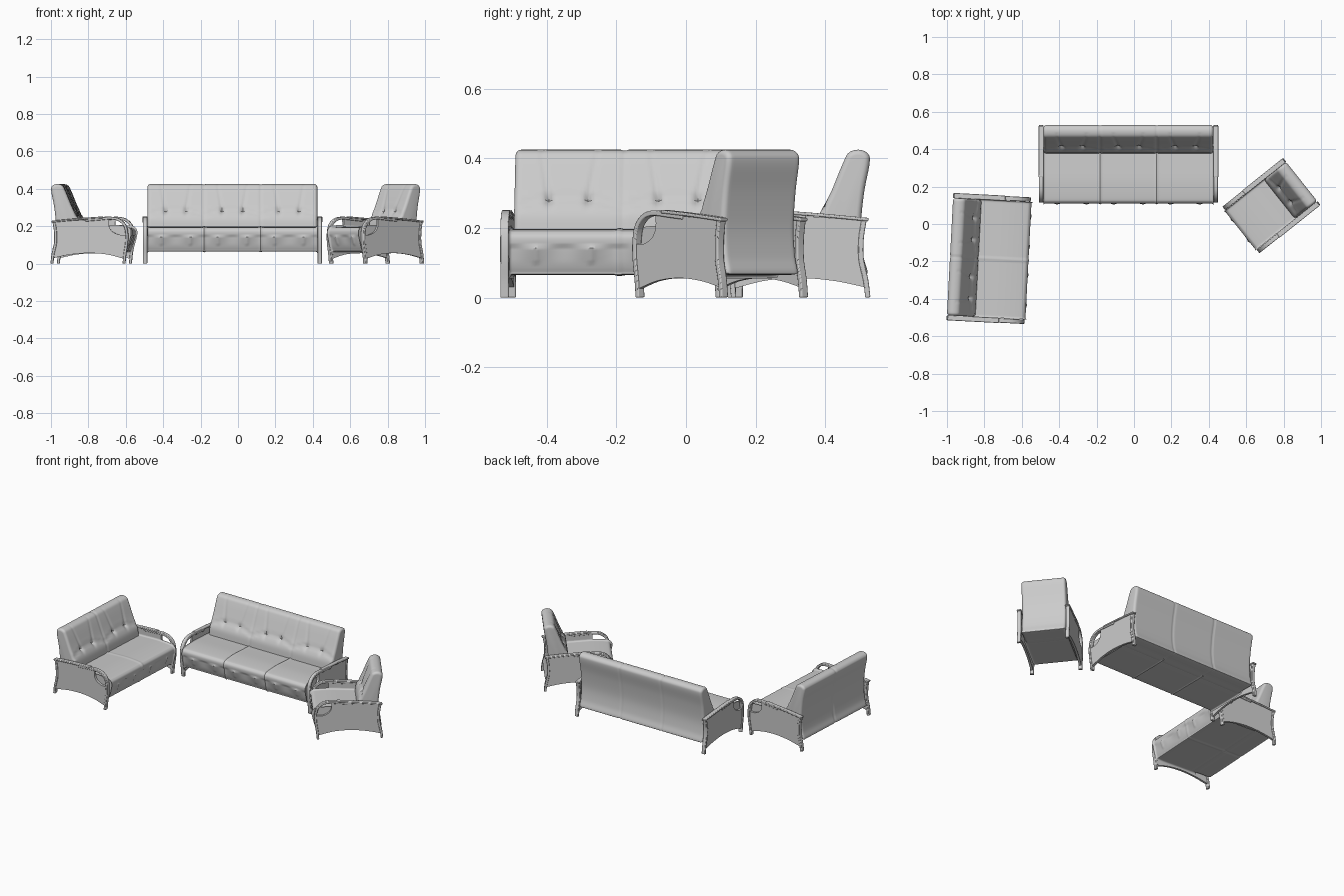
import bpy, bmesh, math
from mathutils import Vector

if "Cube" in bpy.data.objects:
    bpy.data.objects.remove(bpy.data.objects["Cube"])


def smooth_line(pts, closed=False, n=6):
    """Catmull-Rom curve through 2D points."""
    P = [Vector(p) for p in pts]
    m = len(P)
    get = (lambda i: P[i % m]) if closed else (lambda i: P[max(0, min(m - 1, i))])
    out = []
    for i in range(m if closed else m - 1):
        a, b, c, d = get(i - 1), get(i), get(i + 1), get(i + 2)
        for k in range(n):
            t = k / n
            out.append(0.5 * (2 * b + (c - a) * t + (2 * a - 5 * b + 4 * c - d) * t * t
                              + (3 * b - a - 3 * c + d) * t ** 3))
    if not closed:
        out.append(P[-1])
    return out


def normals(pts, closed):
    res, m = [], len(pts)
    for i in range(m):
        a = pts[i - 1] if closed or i else pts[0]
        b = pts[(i + 1) % m] if closed or i < m - 1 else pts[-1]
        t = (b - a).normalized()
        res.append(Vector((t.y, -t.x)))
    return res


def finish(name, bm, place, bevel=0):
    bmesh.ops.recalc_face_normals(bm, faces=bm.faces)
    me = bpy.data.meshes.new(name)
    bm.to_mesh(me)
    bm.free()
    ob = bpy.data.objects.new(name, me)
    bpy.context.collection.objects.link(ob)
    ob.location = (place[0], place[1], 0)
    ob.rotation_euler.z = math.radians(place[2])
    if bevel:
        mod = ob.modifiers.new("soft_edge", 'BEVEL')
        mod.width, mod.segments, mod.limit_method = bevel, 2, 'ANGLE'
        mod.angle_limit = math.radians(40)
    return ob


def prism(name, poly, x, w, place, bevel):
    """Side outline (y, z) extruded to width w around x."""
    bm = bmesh.new()
    face = bm.faces.new([bm.verts.new((x - w / 2, p[0], p[1])) for p in poly])
    new = bmesh.ops.extrude_face_region(bm, geom=[face])['geom']
    bmesh.ops.translate(bm, vec=(w, 0, 0), verts=[v for v in new if isinstance(v, bmesh.types.BMVert)])
    return finish(name, bm, place, bevel)


def ribbon(path, t):
    """Outline of a bent strip of thickness t."""
    pts = smooth_line(path)
    nr = normals(pts, False)
    return [p + q * t / 2 for p, q in zip(pts, nr)] + [p - q * t / 2 for p, q in zip(pts, nr)][::-1]


def bump(d, w):
    return math.exp(-(d / w) ** 2)


# tufting: signed push along the surface normal
def tuft_back(u, sw, p, n):
    if n.x > -0.2 or p.y < 0.19:
        return 0
    ut, h = 0.18 * sw, p.y - 0.28
    fade = max(0, 1 - max(0, h) / 0.14)
    d = -0.010 * bump(u - ut, 0.012) * bump(h, 0.016)
    if h > 0:
        d -= 0.005 * bump(u - ut - 0.17 * h, 0.007) * (0.3 + 0.7 * fade)
    line = 0.29 - 0.035 * (2 * u / sw) ** 2
    return d - 0.005 * bump(p.y - line, 0.008) + 0.004 * bump(p.y - 0.24, 0.03)


def tuft_seat(u, sw, p, n):
    if p.y < 0.10 or (n.y < 0.2 and n.x > -0.2):
        return 0
    ut, f = 0.18 * sw, -0.09 - p.x
    d = -0.010 * bump(u - ut, 0.012) * bump(f, 0.016)
    if f > 0:
        d -= 0.004 * bump(u - ut - 0.2 * f, 0.008)
        d += 0.005 * math.cos(4 * math.pi * u / sw) * min(1, f / 0.1) * min(1, (p.y - 0.1) / 0.05)
    line = -0.085 - 0.035 * (2 * u / sw) ** 2
    return d - 0.004 * bump(p.x - line, 0.008)


def cushion(name, outline, width, seats, tuft, r, place):
    """Outline swept along x, with rounded ends, seams and tufting."""
    prof = smooth_line(outline, True)
    nrm = normals(prof, True)
    sw = width / seats
    inner = round((width - 2 * r) / 0.0075)
    xs = [(-width / 2 + r + (width - 2 * r) * i / inner, 0) for i in range(inner + 1)]
    arc = [(r * math.sin(a), r * (1 - math.cos(a))) for a in (math.pi / 2 * k / 6 for k in range(1, 7))]
    xs = [(-width / 2 + r - a, i) for a, i in arc][::-1] + xs + [(width / 2 - r + a, i) for a, i in arc]
    bm = bmesh.new()
    rings = []
    for x, inset in xs:
        s = (x + width / 2) / sw
        u = abs(s - min(seats - 1, max(0, math.floor(s))) - 0.5) * sw
        seam = sum(bump(x + width / 2 - sw * k, 0.005) for k in range(1, seats))
        ring = []
        for p, n in zip(prof, nrm):
            q = p + n * (tuft(u, sw, p, n) * (1 - inset / r) - inset - 0.004 * seam)
            ring.append(bm.verts.new((x, q.x, q.y)))
        rings.append(ring)
    m = len(prof)
    for a, b in zip(rings, rings[1:]):
        for j in range(m):
            bm.faces.new((a[j], a[(j + 1) % m], b[(j + 1) % m], b[j]))
    bm.faces.new(rings[0])
    bm.faces.new(rings[-1][::-1])
    finish(name, bm, place)


# side outlines as (y, z), counter-clockwise, front at -y
BACK = [(0.06, 0.068), (0.12, 0.066), (0.185, 0.066), (0.197, 0.075), (0.185, 0.12), (0.178, 0.2),
        (0.187, 0.3), (0.203, 0.385), (0.199, 0.413), (0.175, 0.425), (0.145, 0.418),
        (0.128, 0.39), (0.095, 0.31), (0.062, 0.235), (0.05, 0.17), (0.05, 0.1)]
SEAT = [(0.08, 0.067), (-0.05, 0.065), (-0.175, 0.065), (-0.192, 0.075), (-0.207, 0.12),
        (-0.216, 0.165), (-0.208, 0.185), (-0.185, 0.193), (-0.1, 0.197), (0.0, 0.192),
        (0.075, 0.186), (0.09, 0.17), (0.09, 0.08)]
BENTWOOD = [(-0.188, 0), (-0.193, 0.05), (-0.202, 0.11), (-0.203, 0.16), (-0.192, 0.205),
            (-0.16, 0.234), (-0.115, 0.243), (-0.05, 0.238), (0.02, 0.232)]
REAR_POST = [(0.187, 0.222), (0.179, 0.17), (0.179, 0.11), (0.192, 0.05), (0.198, 0)]
ARM_TOP = [(-0.075, 0.247), (0.05, 0.238), (0.2, 0.224)]
PANEL = (smooth_line([(0.187, 0.222), (0.179, 0.17), (0.179, 0.11), (0.194, 0.035)])
         + smooth_line([(0.188, 0.03), (0.1, 0.048), (0, 0.056), (-0.1, 0.048), (-0.188, 0.025)])
         + smooth_line([(-0.202, 0.11), (-0.203, 0.15), (-0.16, 0.155), (-0.125, 0.172),
                        (-0.108, 0.2), (-0.108, 0.238)])
         + [Vector((-0.05, 0.236)), Vector((0.05, 0.232))])


def sofa(label, width, seats, place):
    arm = 0.026
    inner = width - 2 * arm
    cushion(label + "_backrest", BACK, inner, seats, tuft_back, 0.016, place)
    cushion(label + "_seat", SEAT, inner, seats, tuft_seat, 0.010, place)
    for side, s in (("left", -1), ("right", 1)):
        x = s * (width - arm) / 2
        pre = f"{label}_{side}_"
        prism(pre + "arm_panel", PANEL, x, 0.014, place, 0)
        prism(pre + "bent_front_leg", ribbon(BENTWOOD, 0.015), x, 0.024, place, 0.003)
        prism(pre + "rear_leg", ribbon(REAR_POST, 0.015), x, 0.024, place, 0.003)
        prism(pre + "arm_top", ribbon(ARM_TOP, 0.010), x, 0.028, place, 0.003)


# label, width, number of seats, (x, y, turn in degrees)
sofa("sofa", 0.96, 3, (-0.03, 0.325, 0))
sofa("loveseat", 0.68, 2, (-0.78, -0.185, 87))
sofa("armchair", 0.32, 1, (0.737, 0.10, -51.5))

# smooth shading with sharp edges kept
bpy.ops.object.select_all(action='SELECT')
bpy.context.view_layer.objects.active = bpy.context.selected_objects[0]
bpy.ops.object.shade_smooth_by_angle(angle=math.radians(40))
